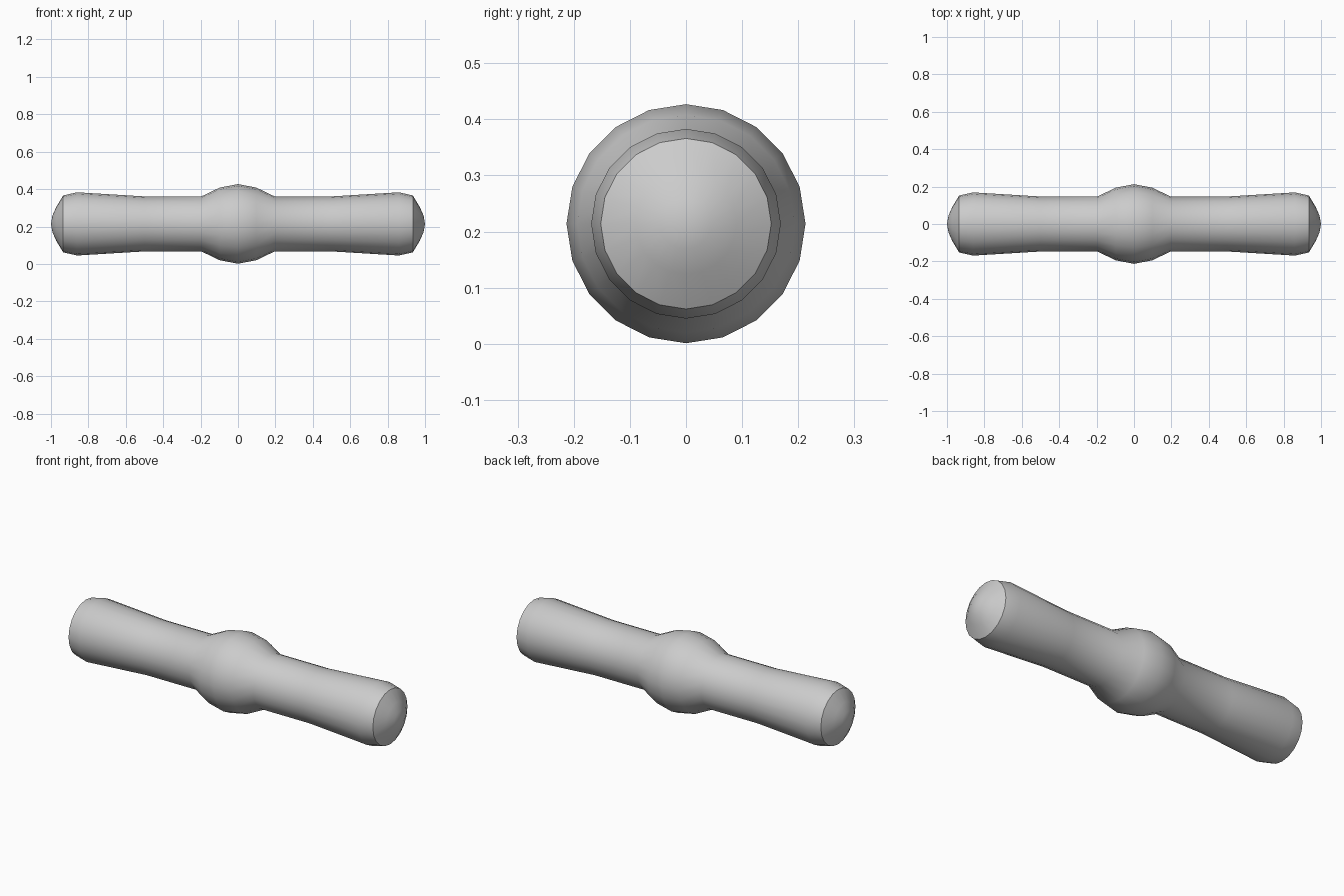
import bpy, bmesh, math

if "Cube" in bpy.data.objects:
    bpy.data.objects.remove(bpy.data.objects["Cube"])

SIDES = 20
CENTRE_Z = 0.214

# Half profile along +x: (x, radius), from the middle bulge to the domed end
half = [(0, 0.213), (0.098, 0.194), (0.196, 0.147), (0.5, 0.147),
        (0.86, 0.169), (0.935, 0.152), (0.972, 0.09), (0.992, 0.045)]
profile = [(-x, r) for x, r in reversed(half[1:])] + half


def lathe_x(name, profile, tip):
    """Spin a profile around the x axis and close it with a pole at each end."""
    bm = bmesh.new()
    rings = []
    for x, r in profile:
        rings.append([bm.verts.new((x, r * math.sin(a), CENTRE_Z + r * math.cos(a)))
                      for a in (2 * math.pi * i / SIDES for i in range(SIDES))])
    for a, b in zip(rings, rings[1:]):
        for i in range(SIDES):
            j = (i + 1) % SIDES
            bm.faces.new((a[i], a[j], b[j], b[i]))
    for ring, x in ((rings[0], -tip), (rings[-1], tip)):
        pole = bm.verts.new((x, 0, CENTRE_Z))
        for i in range(SIDES):
            bm.faces.new((ring[i], ring[(i + 1) % SIDES], pole))
    bmesh.ops.recalc_face_normals(bm, faces=bm.faces)
    mesh = bpy.data.meshes.new(name)
    bm.to_mesh(mesh)
    bm.free()
    obj = bpy.data.objects.new(name, mesh)
    bpy.context.collection.objects.link(obj)
    return obj


# Round bar with central bulge, flared ends and domed caps
bar = lathe_x("bulged_bar", profile, 1.0)
bpy.context.view_layer.objects.active = bar
bar.select_set(True)
bpy.ops.object.shade_smooth_by_angle(angle=math.radians(32))
